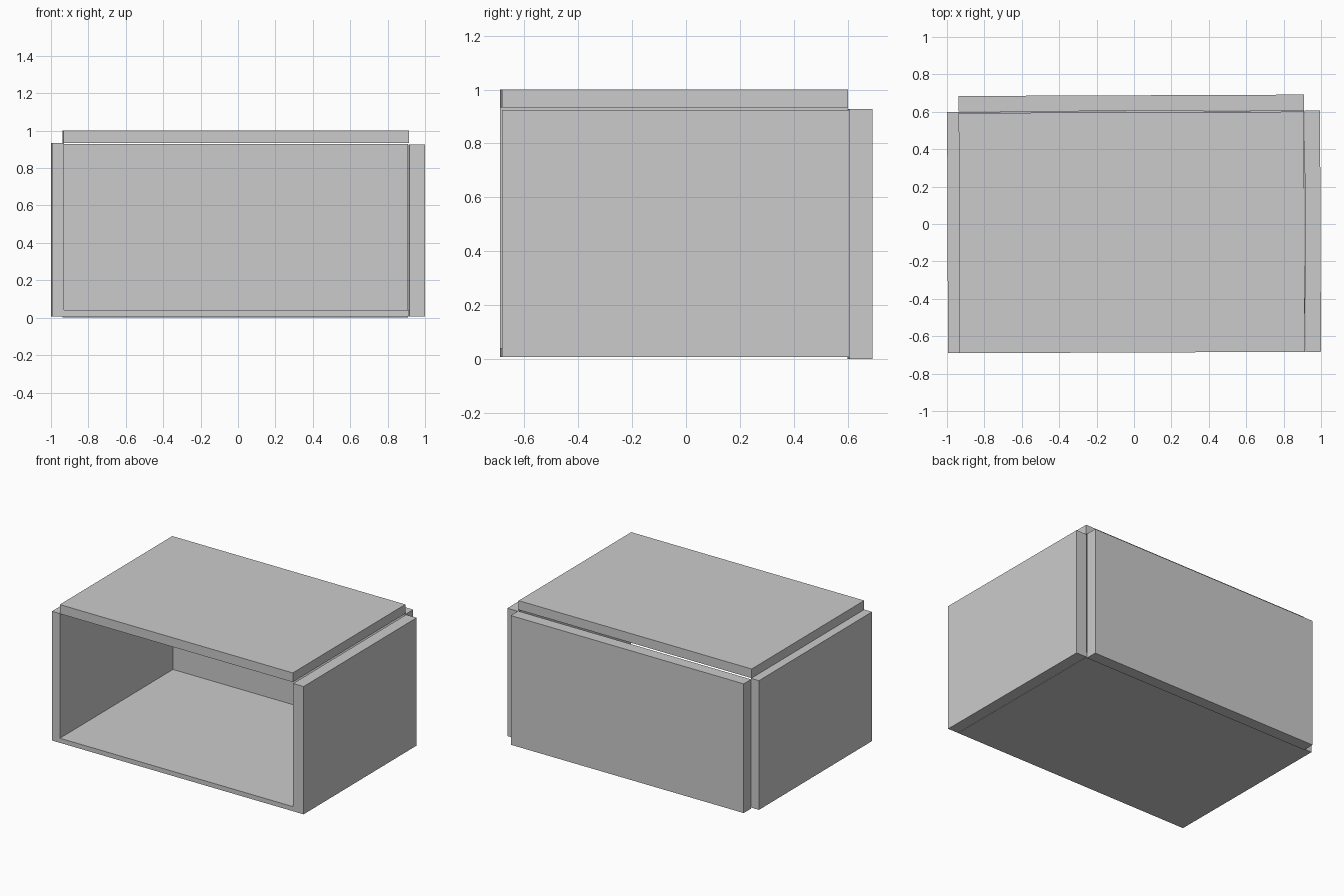
import bpy, bmesh
from mathutils import Matrix

if "Cube" in bpy.data.objects:
    bpy.data.objects.remove(bpy.data.objects["Cube"])

# The whole box is turned very slightly about z
TURN = Matrix.Rotation(0.004, 4, 'Z')


def panel(name, x, y, z):
    bm = bmesh.new()
    bmesh.ops.create_cube(bm, size=1)
    for v in bm.verts:
        v.co = [lo + (hi - lo) * (c + 0.5) for c, (lo, hi) in zip(v.co, (x, y, z))]
    bm.transform(TURN)
    me = bpy.data.meshes.new(name)
    bm.to_mesh(me)
    bm.free()
    ob = bpy.data.objects.new(name, me)
    bpy.context.collection.objects.link(ob)
    return ob


def l_profile(name, pts, y):
    bm = bmesh.new()
    face = bm.faces.new([bm.verts.new((px, y[0], pz)) for px, pz in pts])
    ext = bmesh.ops.extrude_face_region(bm, geom=[face])
    moved = [g for g in ext['geom'] if isinstance(g, bmesh.types.BMVert)]
    bmesh.ops.translate(bm, verts=moved, vec=(0, y[1] - y[0], 0))
    bmesh.ops.recalc_face_normals(bm, faces=bm.faces)
    bm.transform(TURN)
    me = bpy.data.meshes.new(name)
    bm.to_mesh(me)
    bm.free()
    bpy.context.collection.objects.link(bpy.data.objects.new(name, me))


# Left wall and floor, flush with each other
l_profile("left_wall_and_floor",
          [(-0.997, 0.007), (0.912, 0.007), (0.912, 0.04),
           (-0.934, 0.04), (-0.934, 0.935), (-0.997, 0.935)],
          (-0.687, 0.603))

# Right wall
panel("right_wall", (0.914, 0.997), (-0.687, 0.603), (0.007, 0.925))

# Lid panel, set just clear of the back
panel("top_panel", (-0.935, 0.911), (-0.687, 0.597), (0.934, 1.0))

# Back wall
panel("back_wall", (-0.935, 0.911), (0.604, 0.688), (0.0, 0.928))
